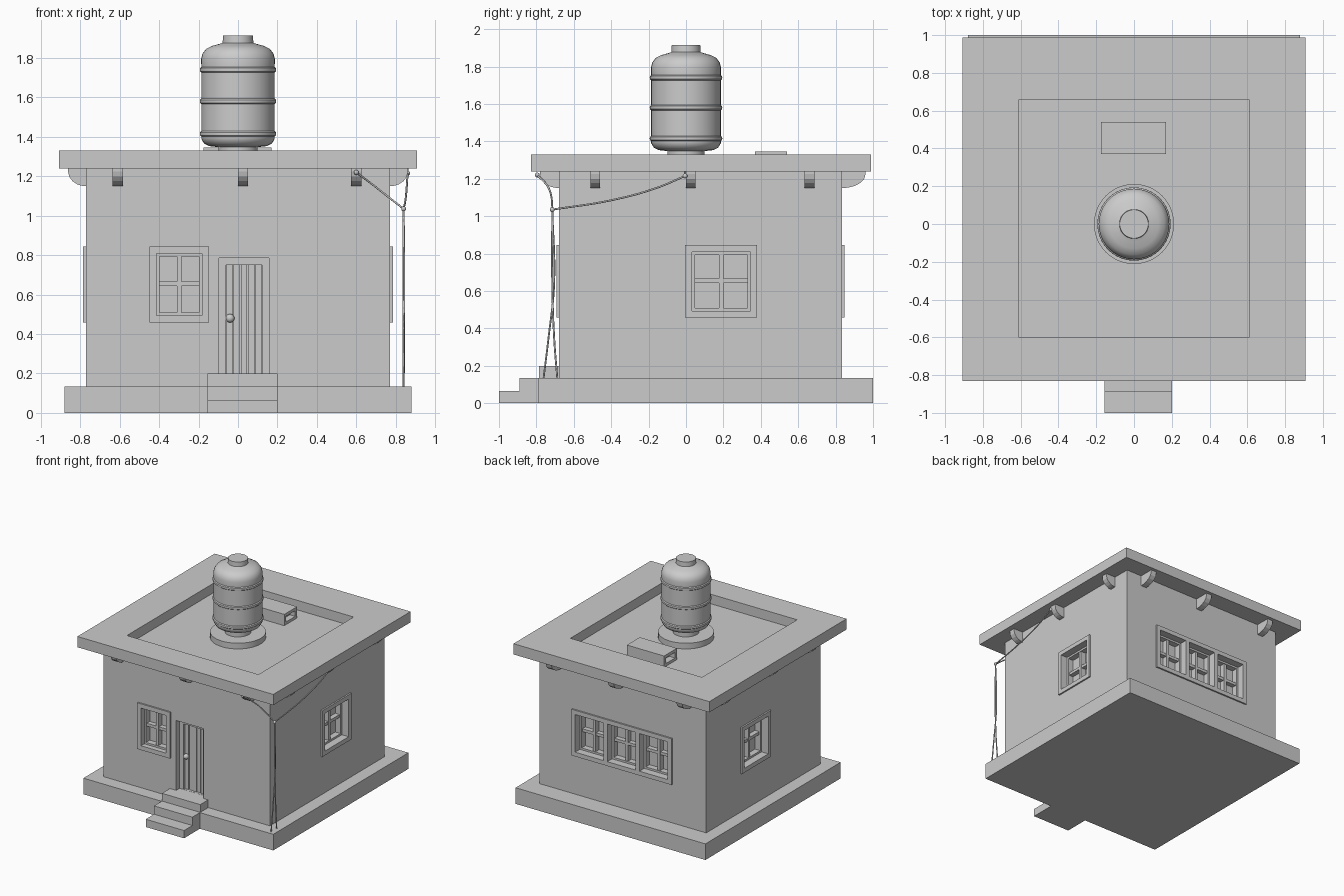
import bpy, bmesh, math
from mathutils import Matrix, Vector

if "Cube" in bpy.data.objects:
    bpy.data.objects.remove(bpy.data.objects["Cube"])


def finish(name, bm, mat=None, smooth=False):
    bmesh.ops.recalc_face_normals(bm, faces=bm.faces)
    if mat is not None:
        bm.transform(mat)
    me = bpy.data.meshes.new(name)
    bm.to_mesh(me)
    bm.free()
    ob = bpy.data.objects.new(name, me)
    bpy.context.collection.objects.link(ob)
    if smooth:
        bpy.ops.object.select_all(action='DESELECT')
        ob.select_set(True)
        bpy.context.view_layer.objects.active = ob
        bpy.ops.object.shade_smooth_by_angle(angle=math.radians(40))
    return ob


def add_box(bm, x0, x1, y0, y1, z0, z1):
    m = Matrix.Translation(((x0 + x1) / 2, (y0 + y1) / 2, (z0 + z1) / 2)) @ \
        Matrix.Diagonal((x1 - x0, y1 - y0, z1 - z0, 1))
    bmesh.ops.create_cube(bm, size=1, matrix=m)


def boxes(name, dims, mat=None):
    bm = bmesh.new()
    for d in dims:
        add_box(bm, *d)
    return finish(name, bm, mat)


def ring(x0, x1, z0, z1, t, y0, y1):
    """Four bars of thickness t around a rectangle on a wall."""
    return [(x0, x0 + t, y0, y1, z0, z1), (x1 - t, x1, y0, y1, z0, z1),
            (x0 + t, x1 - t, y0, y1, z0, z0 + t), (x0 + t, x1 - t, y0, y1, z1 - t, z1)]


def lathe(name, profile, z=0, seg=40):
    bm = bmesh.new()
    vs = [bm.verts.new((r, 0, h + z)) for r, h in profile]
    es = [bm.edges.new(p) for p in zip(vs, vs[1:])]
    bmesh.ops.spin(bm, geom=vs + es, axis=(0, 0, 1), cent=(0, 0, 0),
                   angle=2 * math.pi, steps=seg)
    bmesh.ops.remove_doubles(bm, verts=bm.verts, dist=1e-5)
    return finish(name, bm, smooth=True)


def cut(ob, cutter):
    mod = ob.modifiers.new("cut", 'BOOLEAN')
    mod.operation, mod.solver, mod.object = 'DIFFERENCE', 'EXACT', cutter
    cutter.hide_render = True
    dg = bpy.context.evaluated_depsgraph_get()
    me = bpy.data.meshes.new_from_object(ob.evaluated_get(dg))
    ob.modifiers.clear()
    ob.data = me
    bpy.data.objects.remove(cutter)


# wall sides: rotation about z, distance of wall from the origin
SIDES = {"front": (0, 0.68), "right": (90, 0.772), "back": (180, 0.835), "left": (-90, 0.772)}


def side_matrix(side):
    a, d = SIDES[side]
    return Matrix.Rotation(math.radians(a), 4, 'Z') @ Matrix.Translation((0, -d, 0))


# plinth, steps, walls
boxes("plinth", [(-0.88, 0.88, -0.79, 1.0, 0, 0.135)])
boxes("front_steps", [(-0.155, 0.2, -1.0, -0.885, 0, 0.065),
                      (-0.155, 0.2, -0.89, -0.78, 0, 0.135),
                      (-0.155, 0.2, -0.785, -0.675, 0.13, 0.2)])
walls = boxes("walls", [(-0.772, 0.772, -0.68, 0.835, 0.13, 1.245)])

# roof slab with sunken middle
roof = boxes("roof", [(-0.908, 0.908, -0.83, 0.988, 1.24, 1.33)])
cut(roof, boxes("roof_cutter", [(-0.61, 0.61, -0.6, 0.66, 1.25, 1.5)]))


# windows: recess in wall, raised surround, sash and cross bars
def window(side, u0, u1, panes=1, depth=0.1):
    m = side_matrix(side)
    z0, z1, t = 0.458, 0.845, 0.036
    parts = ring(u0, u1, z0, z1, t, -0.013, 0.01)
    w = (u1 - u0 - t) / panes
    for i in range(panes):
        a, b = u0 + t + i * w, u0 + w * (i + 1)
        cut(walls, boxes("window_cutter", [(a, b, -0.1, depth, z0 + t, z1 - t)], m))
        if i:
            parts.append((a - t, a, -0.013, 0.01, z0 + t, z1 - t))
        parts += ring(a, b, z0 + t, z1 - t, 0.016, depth - 0.05, depth)
        c, h, g = (a + b) / 2, 0.655, 0.012
        parts.append((c - g, c + g, depth - 0.045, depth, z0 + t, z1 - t))
        parts.append((a, b, depth - 0.04, depth, h - g, h + g))
    boxes(side + "_window", parts, m)


window("front", -0.45, -0.147, depth=0.08)
window("right", -0.005, 0.38)
window("left", -0.38, 0.005)
window("back", -0.47, 0.46, panes=3)

# door set back into the wall, planks and knob
mf = side_matrix("front")
cut(walls, boxes("door_cutter", [(-0.097, 0.158, -0.1, 0.09, 0.2, 0.785)], mf))
boxes("door_frame", ring(-0.097, 0.158, 0.165, 0.785, 0.036, 0.045, 0.09), mf)
n, w = 5, 0.183 / 5
boxes("door", [(-0.061 + i * w + 0.002, -0.061 + (i + 1) * w - 0.002,
                0.063 + 0.004 * (i % 2), 0.09, 0.2, 0.75) for i in range(n)], mf)
bm = bmesh.new()
bmesh.ops.create_uvsphere(bm, u_segments=16, v_segments=10, radius=0.022,
                          matrix=Matrix.Translation((-0.04, 0.05, 0.48)))
finish("door_knob", bm, mf, smooth=True)


# curved corbels under the eaves
def corbel(side, u, out):
    m = side_matrix(side)
    pts = [(0.01, 1.245), (-out, 1.245), (-out, 1.225)]
    pts += [(-out * math.cos(a), 1.225 - 0.075 * math.sin(a))
            for a in [math.radians(d) for d in (20, 40, 60, 75, 90)]]
    pts.append((0.01, 1.15))
    bm = bmesh.new()
    f = bm.faces.new([bm.verts.new((u - 0.026, y, z)) for y, z in pts])
    ext = bmesh.ops.extrude_face_region(bm, geom=[f])
    bmesh.ops.translate(bm, vec=(0.052, 0, 0),
                        verts=[v for v in ext["geom"] if isinstance(v, bmesh.types.BMVert)])
    finish(side + "_corbel", bm, m)


for x in (-0.61, 0.025, 0.6):
    corbel("front", x, 0.1)
    corbel("back", -x, 0.125)
for y in (-0.485, 0.025, 0.66):
    corbel("right", y, 0.09)
    corbel("left", -y, 0.09)

# roof vent box, open at both ends
x0, x1, y0, y1, z0, z1, t = -0.175, 0.17, 0.37, 0.54, 1.248, 1.345, 0.025
boxes("vent_box", [(x0, x1, y0, y0 + t, z0, z1), (x0, x1, y1 - t, y1, z0, z1),
                   (x0, x1, y0 + t, y1 - t, z1 - t, z1),
                   (x0, x1, y0 + t, y1 - t, z0, z0 + t),
                   (-0.12, 0.12, y0 + t, y1 - t, z0 + t, z1 - t)])

# water tank on round base
lathe("tank_base", [(0, 1.248), (0.212, 1.248), (0.212, 1.298), (0, 1.298)])
profile = [(0, 1.29), (0.1, 1.29), (0.1, 1.348), (0.145, 1.353), (0.172, 1.366), (0.186, 1.39)]
for z in (1.415, 1.58, 1.74):
    profile += [(0.186, z - 0.014), (0.193, z - 0.008), (0.194, z), (0.193, z + 0.008), (0.186, z + 0.014)]
profile += [(0.187, 1.795), (0.18, 1.822), (0.162, 1.846), (0.13, 1.862), (0.095, 1.871),
            (0.078, 1.877), (0.076, 1.915), (0, 1.915)]
lathe("water_tank", profile)


# cables hung from the eaves and running down the corner
def cable(name, pts):
    cu = bpy.data.curves.new(name, 'CURVE')
    cu.dimensions = '3D'
    cu.bevel_depth, cu.bevel_resolution, cu.resolution_u = 0.005, 2, 8
    cu.use_fill_caps = True
    sp = cu.splines.new('BEZIER')
    sp.bezier_points.add(len(pts) - 1)
    for bp, p in zip(sp.bezier_points, pts):
        bp.co = p
        bp.handle_left_type = bp.handle_right_type = 'AUTO'
    bpy.context.collection.objects.link(bpy.data.objects.new(name, cu))


knot = (0.84, -0.715, 1.035)
front_end, side_end = (0.6, -0.795, 1.22), (0.86, -0.005, 1.215)
cable("front_cable", [front_end, (0.68, -0.74, 1.16), (0.75, -0.72, 1.105), knot])
cable("side_cable", [side_end, (0.856, -0.16, 1.15), (0.85, -0.4, 1.085), knot])
cable("down_cable_a", [knot, (0.838, -0.705, 0.64), (0.84, -0.735, 0.35), (0.84, -0.762, 0.13)])
cable("down_cable_b", [knot, (0.843, -0.715, 0.64), (0.842, -0.705, 0.35), (0.84, -0.688, 0.13)])
cable("eave_tie", [(0.86, -0.005, 1.215), (0.86, -0.005, 1.245)])
for p in (knot, front_end, side_end):
    bm = bmesh.new()
    bmesh.ops.create_uvsphere(bm, u_segments=10, v_segments=8, radius=0.013,
                              matrix=Matrix.Translation(Vector(p)))
    finish("cable_knot", bm, smooth=True)
